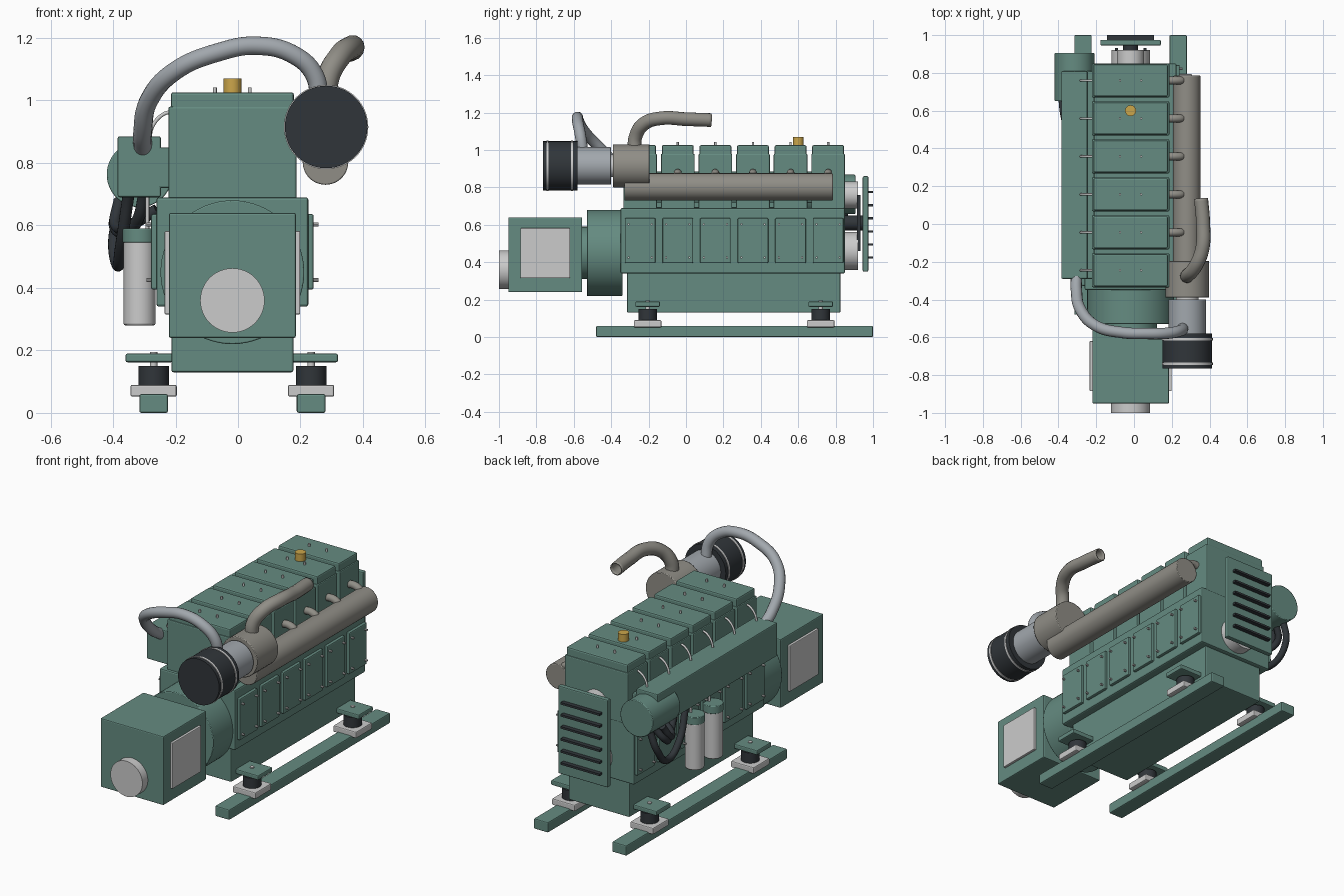
import bpy, math
from mathutils import Vector

if "Cube" in bpy.data.objects:
    bpy.data.objects.remove(bpy.data.objects["Cube"])


def mat(name, r, g, b):
    m = bpy.data.materials.new(name)
    m.diffuse_color = (r, g, b, 1)
    m.use_nodes = True
    m.node_tree.nodes["Principled BSDF"].inputs["Base Color"].default_value = m.diffuse_color
    return m


GREEN = mat("green_paint", 0.13, 0.26, 0.22)
BLACK = mat("black_rubber", 0.03, 0.036, 0.042)
WARM = mat("exhaust_metal", 0.28, 0.27, 0.24)
STEEL = mat("pale_steel", 0.36, 0.39, 0.42)
BRASS = mat("brass", 0.6, 0.38, 0.07)
GREY = None
CX = -0.018  # engine centreline


def paint(o, name, m):
    o.name = name
    if m:
        o.data.materials.append(m)
    return o


def box(name, x0, x1, y0, y1, z0, z1, m=GREEN, bev=0.006):
    bpy.ops.mesh.primitive_cube_add(size=1)
    o = bpy.context.object
    for v in o.data.vertices:
        v.co = Vector((x0 if v.co.x < 0 else x1, y0 if v.co.y < 0 else y1, z0 if v.co.z < 0 else z1))
    if bev:
        b = o.modifiers.new("bevel", 'BEVEL')
        b.width, b.segments = bev, 2
    return paint(o, name, m)


def cyl(name, p, q, r, m=GREEN, sides=48, bev=0.0):
    p, q = Vector(p), Vector(q)
    d = q - p
    bpy.ops.mesh.primitive_cylinder_add(vertices=sides, radius=r, depth=d.length, location=(p + q) / 2,
                                        rotation=d.to_track_quat('Z', 'Y').to_euler())
    o = bpy.context.object
    bpy.ops.object.shade_smooth_by_angle(angle=math.radians(35))
    if bev:
        b = o.modifiers.new("bevel", 'BEVEL')
        b.width, b.segments, b.limit_method = bev, 2, 'ANGLE'
    return paint(o, name, m)


def pipe(name, pts, r, m, caps=True):
    c = bpy.data.curves.new(name, 'CURVE')
    c.dimensions = '3D'
    c.bevel_depth, c.bevel_resolution, c.resolution_u = r, 5, 10
    c.use_fill_caps = caps
    s = c.splines.new('BEZIER')
    s.bezier_points.add(len(pts) - 1)
    for bp, co in zip(s.bezier_points, pts):
        bp.co = co
        bp.handle_left_type = bp.handle_right_type = 'AUTO'
    o = bpy.data.objects.new(name, c)
    bpy.context.collection.objects.link(o)
    return paint(o, name, m)


# skid rails and rubber mounts
for side, tag in ((-1, "left"), (1, "right")):
    rx = CX + side * 0.252
    box(f"{tag}_skid_rail", rx - 0.046, rx + 0.046, -0.48, 1.0, 0, 0.06)
    for y in (-0.205, 0.72):
        px = rx + side * 0.012
        box(f"{tag}_mount_base", rx - 0.074, rx + 0.074, y - 0.074, y + 0.074, 0.052, 0.09, GREY)
        cyl(f"{tag}_mount_rubber", (rx, y, 0.088), (rx, y, 0.15), 0.049, BLACK)
        cyl(f"{tag}_mount_stud", (rx, y, 0.14), (rx, y, 0.195), 0.012, GREY, 12)
        box(f"{tag}_mount_plate", px - 0.078, px + 0.074, y - 0.066, y + 0.066, 0.162, 0.19)

# engine body
box("oil_pan", CX - 0.195, CX + 0.195, -0.315, 0.825, 0.13, 0.36)
box("crankcase", CX - 0.243, CX + 0.243, -0.35, 0.85, 0.34, 0.69, bev=0.008)

# six cylinders: heads, covers, doors, stubs and fuel lines
for i in range(6):
    y = -0.245 + 0.201 * i
    box("cylinder_head", CX - 0.205, CX + 0.205, y - 0.09, y + 0.09, 0.68, 0.98)
    box("rocker_cover", CX - 0.197, CX + 0.197, y - 0.085, y + 0.085, 0.97, 1.026, bev=0.008)
    for bx in (-0.056, 0.056):
        cyl("cover_bolt", (CX + bx, y, 1.02), (CX + bx, y, 1.042), 0.006, GREY, 12)
    for side in (-1, 1):
        a, b = sorted((CX + side * 0.23, CX + side * 0.26))
        box("crankcase_door", a, b, y - 0.082, y + 0.082, 0.395, 0.636)
        for dy in (-0.062, 0.062):
            for z in (0.425, 0.603):
                cyl("door_bolt", (CX + side * 0.255, y + dy, z), (CX + side * 0.275, y + dy, z), 0.006, GREY, 8)
    pipe("exhaust_stub", [(0.17, y, 0.875), (0.225, y, 0.875), (0.255, y, 0.855), (0.265, y, 0.80)], 0.021, WARM)
    pipe("fuel_line", [(-0.21, y, 0.965), (-0.24, y, 0.955), (-0.272, y, 0.92), (-0.285, y, 0.87)], 0.006, GREY)
cyl("oil_filler_cap", (CX, 0.6, 1.02), (CX, 0.6, 1.07), 0.029, BRASS, 32)

# flywheel housing and generator
cyl("flywheel_housing", (CX, -0.53, 0.45), (CX, -0.34, 0.45), 0.23, sides=64, bev=0.004)
cyl("coupling_shaft", (CX, -0.57, 0.45), (CX, -0.5, 0.45), 0.14, GREEN)
box("generator_box", CX - 0.203, CX + 0.203, -0.95, -0.555, 0.24, 0.64)
for side in (-1, 1):
    a, b = sorted((CX + side * 0.195, CX + side * 0.217))
    box("generator_panel", a, b, -0.885, -0.62, 0.315, 0.582, GREY, 0.004)
cyl("generator_end_cap", (CX, -1.0, 0.36), (CX, -0.94, 0.36), 0.103, GREY)

# belt drive and louvred guard at the rear
cyl("crank_pulley", (CX, 0.84, 0.46), (CX, 0.92, 0.46), 0.102, GREY)
cyl("pump_pulley", (CX, 0.84, 0.76), (CX, 0.92, 0.76), 0.072, GREY)
cyl("fan_hub", (CX, 0.84, 0.61), (CX, 0.945, 0.61), 0.04, BLACK)
for side in (-1, 1):
    box("drive_belt", CX + side * 0.075 - 0.008, CX + side * 0.075 + 0.008, 0.915, 0.932, 0.46, 0.76, BLACK, 0)
box("rear_guard", CX - 0.16, CX + 0.16, 0.945, 0.975, 0.35, 0.86)
for i in range(6):
    z = 0.425 + 0.07 * i
    box("guard_louvre", CX - 0.125, CX + 0.125, 0.972, 1.0, z - 0.006, z + 0.006, BLACK, 0)

# exhaust manifold, turbocharger and air filter on the right
cyl("exhaust_manifold", (0.28, -0.33, 0.803), (0.28, 0.785, 0.803), 0.073, WARM, bev=0.004)
TX, TZ = 0.282, 0.915
cyl("turbine_housing", (TX, -0.39, TZ), (TX, -0.195, TZ), 0.115, WARM, bev=0.004)
cyl("compressor_housing", (TX, -0.585, TZ), (TX, -0.4, TZ), 0.1, STEEL, bev=0.004)
cyl("turbo_shaft", (TX, -0.42, TZ), (TX, -0.37, TZ), 0.06, GREY)
cyl("air_filter", (TX, -0.765, TZ), (TX, -0.58, TZ), 0.132, BLACK, 64)
for y in (-0.74, -0.61):
    cyl("air_filter_band", (TX, y - 0.006, TZ), (TX, y + 0.006, TZ), 0.135, GREY, 64)
stack = pipe("exhaust_outlet", [(0.28, -0.275, 0.99), (0.287, -0.27, 1.07), (0.325, -0.225, 1.14),
                                (0.362, -0.13, 1.17), (0.366, 0.0, 1.165), (0.355, 0.135, 1.16)], 0.034, WARM, False)
wall = stack.modifiers.new("wall", 'SOLIDIFY')
wall.thickness, wall.offset = 0.006, 0

# charge air cooler, duct and crossover pipe on the left
box("charge_air_duct", -0.385, -0.247, -0.29, 0.81, 0.69, 0.885)
box("duct_flange", -0.26, -0.21, -0.29, 0.81, 0.72, 0.85)
cyl("cooler_drum", (-0.315, 0.65, 0.763), (-0.315, 0.905, 0.763), 0.105, bev=0.004)
pipe("crossover_pipe", [(-0.305, -0.275, 0.85), (-0.305, -0.35, 0.90), (-0.285, -0.45, 1.0), (-0.2, -0.54, 1.095),
                        (-0.06, -0.575, 1.155), (0.06, -0.58, 1.175), (0.18, -0.578, 1.145),
                        (0.245, -0.565, 1.08), (0.26, -0.55, 0.98)], 0.03, STEEL)

# twin oil filters with bracket
for y in (0.2, 0.37):
    cyl("oil_filter", (-0.315, y, 0.28), (-0.315, y, 0.55), 0.051, GREY, bev=0.006)
    cyl("oil_filter_head", (-0.315, y, 0.545), (-0.315, y, 0.59), 0.054, GREEN, bev=0.003)
    cyl("filter_feed", (-0.29, y, 0.58), (-0.29, y, 0.70), 0.006, GREY, 12)
    box("filter_bracket", -0.30, -0.25, y - 0.025, y + 0.025, 0.55, 0.585)

# coolant hoses looping under the cooler
pipe("coolant_hose_long", [(-0.36, 0.85, 0.69), (-0.395, 0.83, 0.57), (-0.385, 0.72, 0.472),
                           (-0.375, 0.60, 0.53), (-0.35, 0.5, 0.70)], 0.019, BLACK)
pipe("coolant_hose_short", [(-0.355, 0.80, 0.68), (-0.395, 0.76, 0.61), (-0.365, 0.68, 0.575),
                            (-0.32, 0.58, 0.62), (-0.30, 0.53, 0.70)], 0.019, BLACK)
pipe("coolant_hose_block", [(-0.38, 0.76, 0.68), (-0.39, 0.70, 0.60), (-0.35, 0.64, 0.60),
                            (-0.26, 0.62, 0.65)], 0.019, BLACK)
